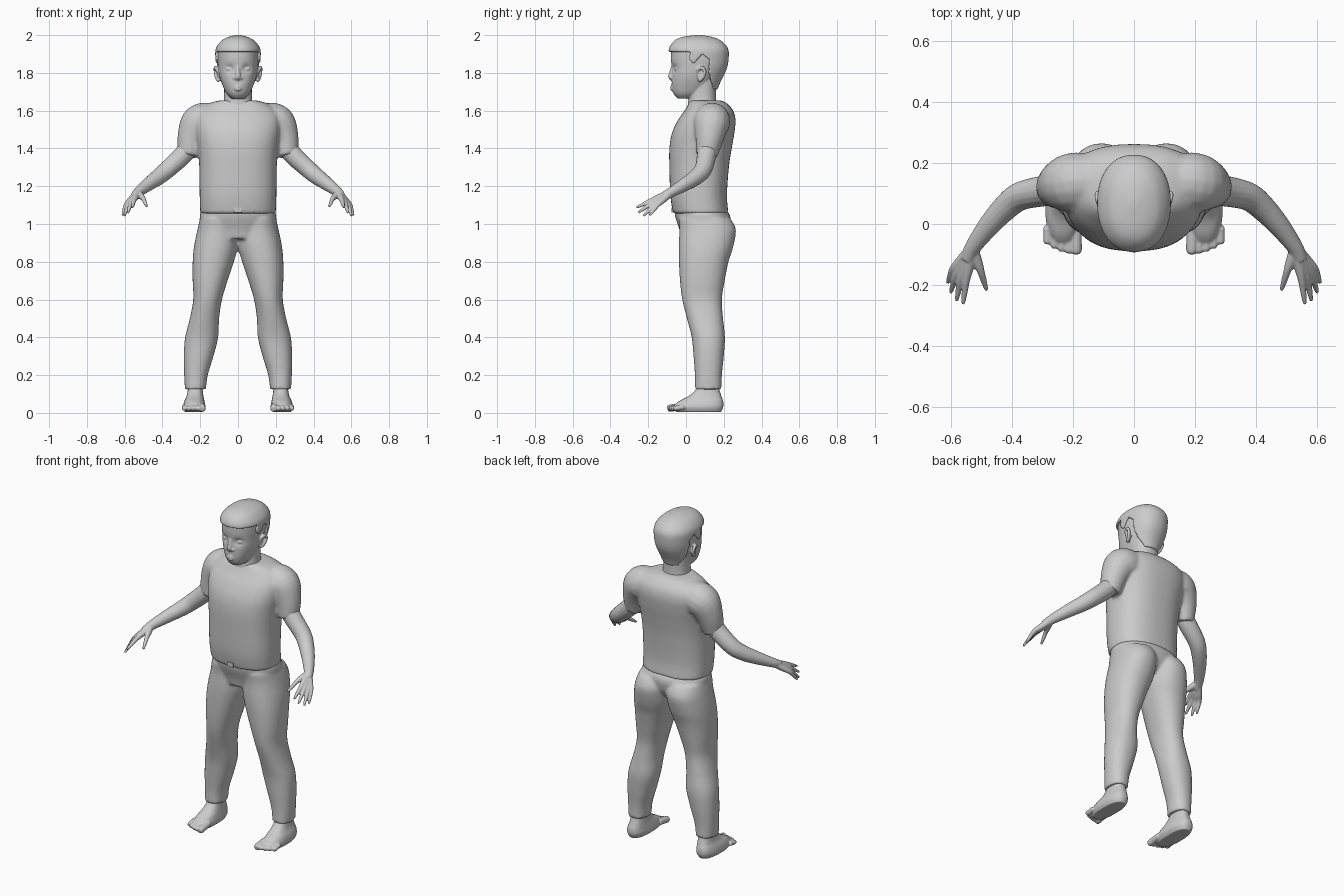
import bpy, bmesh, math
from mathutils import Vector, Matrix

default_cube = bpy.data.objects.get("Cube")
if default_cube:
    bpy.data.objects.remove(default_cube, do_unlink=True)

grey = bpy.data.materials.new("plain grey")
grey.use_nodes = True
grey.diffuse_color = (.6, .6, .6, 1)
grey.node_tree.nodes["Principled BSDF"].inputs["Base Color"].default_value = (.6, .6, .6, 1)
SIDES = (("left", 1), ("right", -1))
SEGMENTS = 48


def spline(rows, steps=5):
    """Smoothly interpolate the stations of a loft."""
    out = []
    last = len(rows) - 1
    for i in range(last):
        quad = zip(rows[max(i - 1, 0)], rows[i], rows[i + 1], rows[min(i + 2, last)])
        quad = list(quad)
        for s in range(steps):
            t = s / steps
            out.append([.5 * (2 * b + (c - a) * t + (2 * a - 5 * b + 4 * c - d) * t * t
                              + (3 * b - a - 3 * c + d) * t ** 3) for a, b, c, d in quad])
    out.append(list(rows[-1]))
    return out


def skin(bm, rings):
    """Bridge rings of points into a closed surface."""
    loops = [[bm.verts.new(p) for p in ring] for ring in rings]
    for low, high in zip(loops, loops[1:]):
        for i in range(len(low)):
            j = (i + 1) % len(low)
            bm.faces.new((low[i], low[j], high[j], high[i]))
    bm.faces.new(loops[0])
    bm.faces.new(loops[-1])


def stack(bm, rows, side=1, power=2.2):
    """Horizontal sections: height, inner x, outer x, front y, back y."""
    rings = []
    for z, x0, x1, y0, y1 in spline(rows):
        ring = []
        for i in range(SEGMENTS):
            a = math.tau * i / SEGMENTS
            c, s = math.cos(a), math.sin(a)
            u = math.copysign(abs(c) ** (2 / power), c)
            v = math.copysign(abs(s) ** (2 / power), s)
            ring.append((side * ((x0 + x1) + (x1 - x0) * u) / 2,
                         ((y0 + y1) + (y1 - y0) * v) / 2, z))
        rings.append(ring)
    skin(bm, rings)


def centred(rows):
    return [(z, -h, h, front, back) for z, h, front, back in rows]


def tube(bm, rows, side=1):
    """Round limb through points x, y, z with a radius."""
    pts = spline(rows)
    rings = []
    for i, (x, y, z, r) in enumerate(pts):
        ahead, behind = pts[min(i + 1, len(pts) - 1)], pts[max(i - 1, 0)]
        t = (Vector(ahead[:3]) - Vector(behind[:3])).normalized()
        u = t.cross(Vector((1, 0, 1))).normalized()
        v = t.cross(u)
        ring = []
        for k in range(16):
            a = math.tau * k / 16
            p = Vector((x, y, z)) + r * (u * math.cos(a) + v * math.sin(a))
            ring.append((p.x * side, p.y, p.z))
        rings.append(ring)
    skin(bm, rings)


def ball(bm, centre, size):
    m = Matrix.Translation(centre) @ Matrix.Diagonal((*size, 1))
    bmesh.ops.create_uvsphere(bm, u_segments=24, v_segments=16, radius=1, matrix=m)


def finish(name, bm, voxel, smooth=3, shell=0):
    """Make the object and fuse its overlapping volumes into one skin."""
    bmesh.ops.recalc_face_normals(bm, faces=bm.faces)
    mesh = bpy.data.meshes.new(name)
    bm.to_mesh(mesh)
    bm.free()
    mesh.materials.append(grey)
    ob = bpy.data.objects.new(name, mesh)
    bpy.context.collection.objects.link(ob)
    if shell:
        solid = ob.modifiers.new("shell", 'SOLIDIFY')
        solid.thickness = shell
        solid.offset = -1
    if voxel:
        fuse = ob.modifiers.new("fuse", 'REMESH')
        fuse.mode = 'VOXEL'
        fuse.voxel_size = voxel
        fuse.use_smooth_shade = True
        relax = ob.modifiers.new("relax", 'SMOOTH')
        relax.factor = .5
        relax.iterations = smooth
    return ob


# Shirt: trunk with short sleeves
bm = bmesh.new()
stack(bm, centred([
    (1.055, .2, -.068, .225), (1.15, .203, -.083, .217), (1.3, .205, -.088, .227),
    (1.4, .213, -.088, .242), (1.48, .225, -.075, .256), (1.55, .23, -.043, .262),
    (1.6, .21, -.008, .25), (1.64, .15, .015, .215), (1.655, .09, .02, .18)]), power=2.4)
for _, side in SIDES:
    tube(bm, [(.14, .14, 1.55, .092), (.205, .135, 1.535, .098),
              (.245, .125, 1.46, .077), (.262, .11, 1.36, .057)], side)
finish("shirt", bm, .009, 6)

# Trousers: hips with two legs
bm = bmesh.new()
stack(bm, centred([(.92, .12, -.025, .19), (.97, .19, -.035, .225),
                   (1.03, .203, -.055, .236), (1.068, .197, -.062, .222)]))
for _, side in SIDES:
    stack(bm, [(1.03, .0, .2, -.04, .235), (.97, -.005, .215, -.035, .264),
               (.88, .0, .233, -.038, .25), (.8, .022, .24, -.037, .225),
               (.7, .055, .24, -.032, .205), (.6, .085, .237, -.02, .19),
               (.5, .1, .255, .005, .196), (.4, .105, .28, .03, .206),
               (.3, .13, .287, .04, .2), (.2, .16, .285, .047, .19),
               (.125, .17, .281, .047, .188)], side)
finish("trousers", bm, .009, 4)

# Buckle at the shirt hem
bm = bmesh.new()
bmesh.ops.create_cube(bm, size=1, matrix=Matrix.Translation((0, -.07, 1.074))
                      @ Matrix.Diagonal((.04, .016, .028, 1)))
finish("buckle", bm, 0)

# Arms with hands: each finger runs from the wrist over its knuckle to its tip
FINGERS = [((.55, -.185, 1.125), (.56, -.262, 1.087)),
           ((.567, -.178, 1.113), (.582, -.252, 1.06)),
           ((.582, -.165, 1.104), (.601, -.225, 1.043)),
           ((.593, -.148, 1.102), (.611, -.193, 1.046)),
           ((.502, -.155, 1.135), (.483, -.217, 1.092))]
for label, side in SIDES:
    bm = bmesh.new()
    tube(bm, [(.22, .118, 1.46, .05), (.285, .11, 1.372, .051), (.37, .092, 1.292, .047),
              (.42, .055, 1.25, .043), (.475, -.005, 1.21, .036),
              (.527, -.075, 1.17, .027), (.545, -.115, 1.148, .024)], side)
    for knuckle, tip in FINGERS:
        knuckle, tip = Vector(knuckle), Vector(tip)
        wrist = Vector((.53, -.08, 1.166))
        tube(bm, [(*wrist, .02), (*wrist.lerp(knuckle, .6), .017), (*knuckle, .0125),
                  (*knuckle.lerp(tip, .6), .0095), (*tip, .006)], side)
    finish(label + "_arm", bm, .004, 3)

# Bare feet with five toes
for label, side in SIDES:
    bm = bmesh.new()
    stack(bm, [(.004, .187, .28, -.05, .185), (.03, .173, .291, -.068, .197),
               (.06, .177, .285, -.04, .197), (.09, .183, .272, .015, .187),
               (.13, .188, .265, .055, .176), (.19, .19, .265, .065, .172)], side, 2.5)
    for k in range(5):
        x, r = .19 + .0235 * k, (.019 if k == 0 else .0135)
        tip = -.088 + .005 * k * k * .4
        tube(bm, [(x, -.01, .035, r), (x, tip + .035, .03, r),
                  (x, tip, .024, r), (x, tip - .01, .022, r * .6)], side)
    finish(label + "_foot", bm, .0045, 3)

# Head: skull with eye sockets pressed in, then neck, features and ears
bm = bmesh.new()
stack(bm, centred([
    (1.665, .035, -.045, .05), (1.69, .06, -.066, .09), (1.73, .08, -.075, .13),
    (1.78, .098, -.075, .16), (1.83, .106, -.076, .195), (1.88, .11, -.08, .212),
    (1.93, .106, -.075, .205), (1.97, .075, -.045, .165), (1.985, .03, 0, .11)]))
for v in bm.verts:
    if v.co.y < 0:
        d = ((abs(v.co.x) - .044) ** 2 + (v.co.z - 1.822) ** 2) / .02 ** 2
        v.co.y += .015 * math.exp(-d)
stack(bm, centred([(1.58, .085, .005, .175), (1.65, .076, .012, .16),
                   (1.7, .073, .015, .158), (1.76, .075, .01, .16)]))
tube(bm, [(0, -.068, 1.84, .009), (0, -.077, 1.805, .011),
          (0, -.08, 1.78, .0145), (0, -.073, 1.766, .01)])
for z, r in ((1.728, .008), (1.713, .009)):
    tube(bm, [(-.028, -.064, 1.721, .003), (0, -.075, z, r), (.028, -.064, 1.721, .003)])
for _, side in SIDES:
    ball(bm, (side * .044, -.05, 1.82), (.019, .011, .0105))
    ball(bm, (side * .016, -.072, 1.773), (.011, .011, .009))
    # Ear rim and lobe
    tube(bm, [(.098, .06, 1.79, .006), (.113, .064, 1.817, .008), (.12, .085, 1.828, .009),
              (.12, .1, 1.805, .009), (.113, .086, 1.772, .009), (.102, .066, 1.757, .009)], side)
    ball(bm, (side * .104, .078, 1.79), (.008, .02, .034))
finish("head", bm, .0045, 3)


# Hair: a cap cut along the hairline, with sideburns and an arch over each ear
def hairline(y):
    if y < .02:
        return 1.912
    if y < .055:
        return 1.845 + .02 * abs(y - .04) / .015
    if y < .125:
        return 1.9 - .03 * abs(y - .09) / .035
    return 1.80 - 3.5 * min(y - .125, .026)


bm = bmesh.new()
SEGMENTS = 128
stack(bm, centred([
    (1.70, .078, -.08, .163), (1.75, .098, -.085, .182), (1.82, .114, -.087, .215),
    (1.88, .12, -.09, .226), (1.93, .117, -.09, .222), (1.97, .088, -.062, .187),
    (1.99, .052, -.02, .14), (2.0, .012, .05, .085)]))
bmesh.ops.subdivide_edges(bm, edges=[e for e in bm.edges
                          if abs(e.verts[0].co.z - e.verts[1].co.z) > .003], cuts=1)
below = []
for f in bm.faces:
    c = f.calc_center_median()
    if c.z < hairline(c.y):
        below.append(f)
bmesh.ops.delete(bm, geom=below, context='FACES')
finish("hair", bm, .005, 3, shell=.016)
